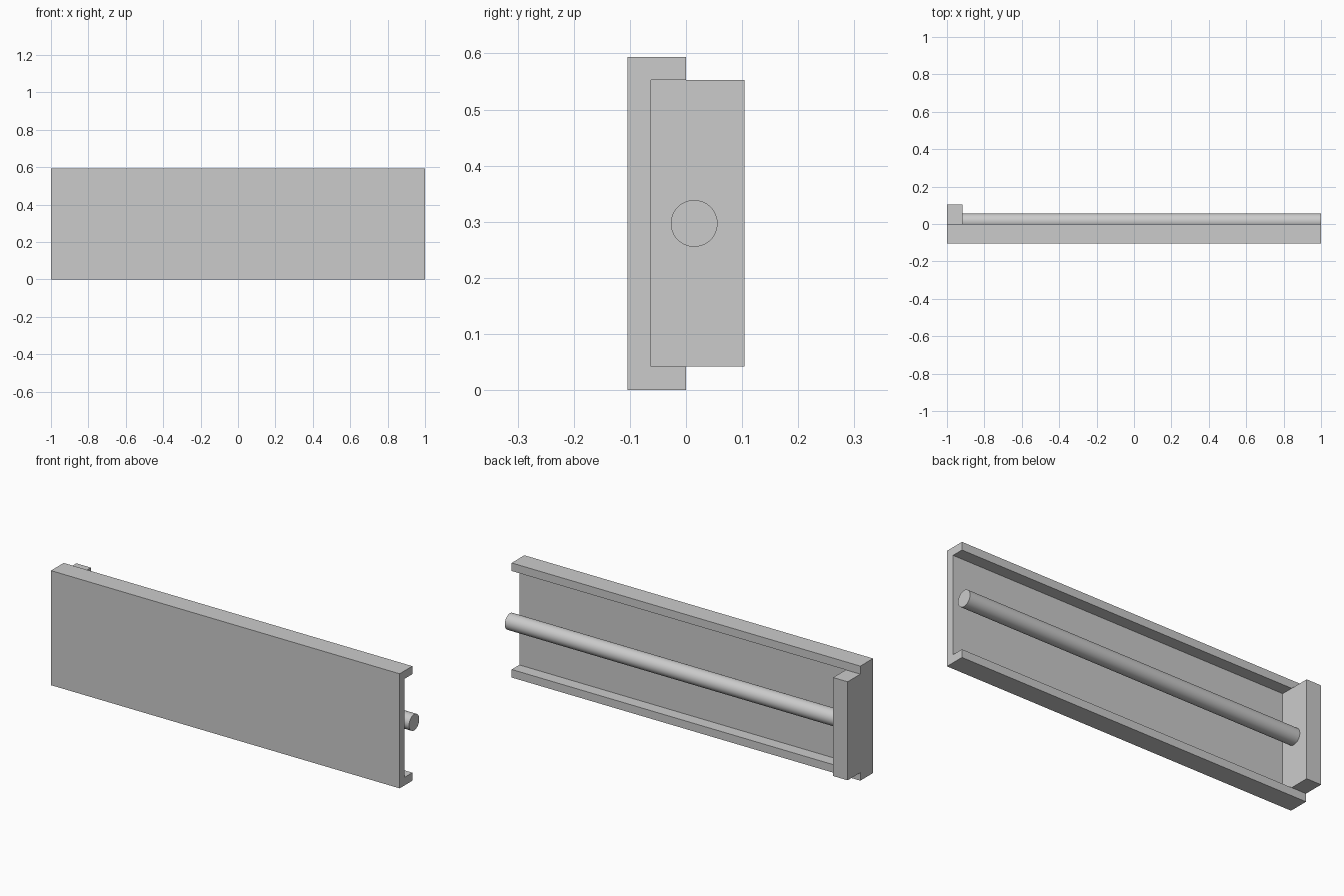
import bpy
import bmesh
from math import pi

cube = bpy.data.objects.get("Cube")
if cube:
    bpy.data.objects.remove(cube, do_unlink=True)

# Single plain grey material
GREY = (0.6, 0.6, 0.6, 1)
grey = bpy.data.materials.new("plain grey")
grey.use_nodes = True
grey.diffuse_color = GREY
grey.node_tree.nodes["Principled BSDF"].inputs["Base Color"].default_value = GREY

# Shared dimensions
WALL = 1 / 24
HEIGHT = 0.594
FRONT, LIP, BACK = -0.104, 0.0, 0.104
BLOCK_END = -1 + 2 * WALL


def extrude_along_x(name, profile, x0, x1):
    """Extrude a closed (y, z) profile from x0 to x1."""
    bm = bmesh.new()
    face = bm.faces.new([bm.verts.new((x0, y, z)) for y, z in profile])
    grown = bmesh.ops.extrude_face_region(bm, geom=[face])["geom"]
    verts = [v for v in grown if isinstance(v, bmesh.types.BMVert)]
    bmesh.ops.translate(bm, verts=verts, vec=(x1 - x0, 0, 0))
    bmesh.ops.recalc_face_normals(bm, faces=bm.faces)
    mesh = bpy.data.meshes.new(name)
    bm.to_mesh(mesh)
    bm.free()
    obj = bpy.data.objects.new(name, mesh)
    bpy.context.collection.objects.link(obj)
    mesh.materials.append(grey)
    return obj


# Channel: front panel with a flange along its top and bottom
inner = FRONT + WALL
low, high = WALL, HEIGHT - WALL
extrude_along_x("channel_panel", [
    (FRONT, 0), (LIP, 0), (LIP, low), (inner, low),
    (inner, high), (LIP, high), (LIP, HEIGHT), (FRONT, HEIGHT)], -1, 1)

# Block closing one end, fitted between the flanges
extrude_along_x("end_block", [
    (inner, low), (BACK, low), (BACK, high), (inner, high)], -1, BLOCK_END)

# Round rod running from the block to the open end
bpy.ops.mesh.primitive_cylinder_add(
    vertices=64, radius=WALL, depth=1 - BLOCK_END,
    location=((1 + BLOCK_END) / 2, 0.0146, HEIGHT / 2), rotation=(0, pi / 2, 0))
rod = bpy.context.object
rod.name = "rod"
rod.data.materials.append(grey)
bpy.ops.object.shade_smooth_by_angle()
